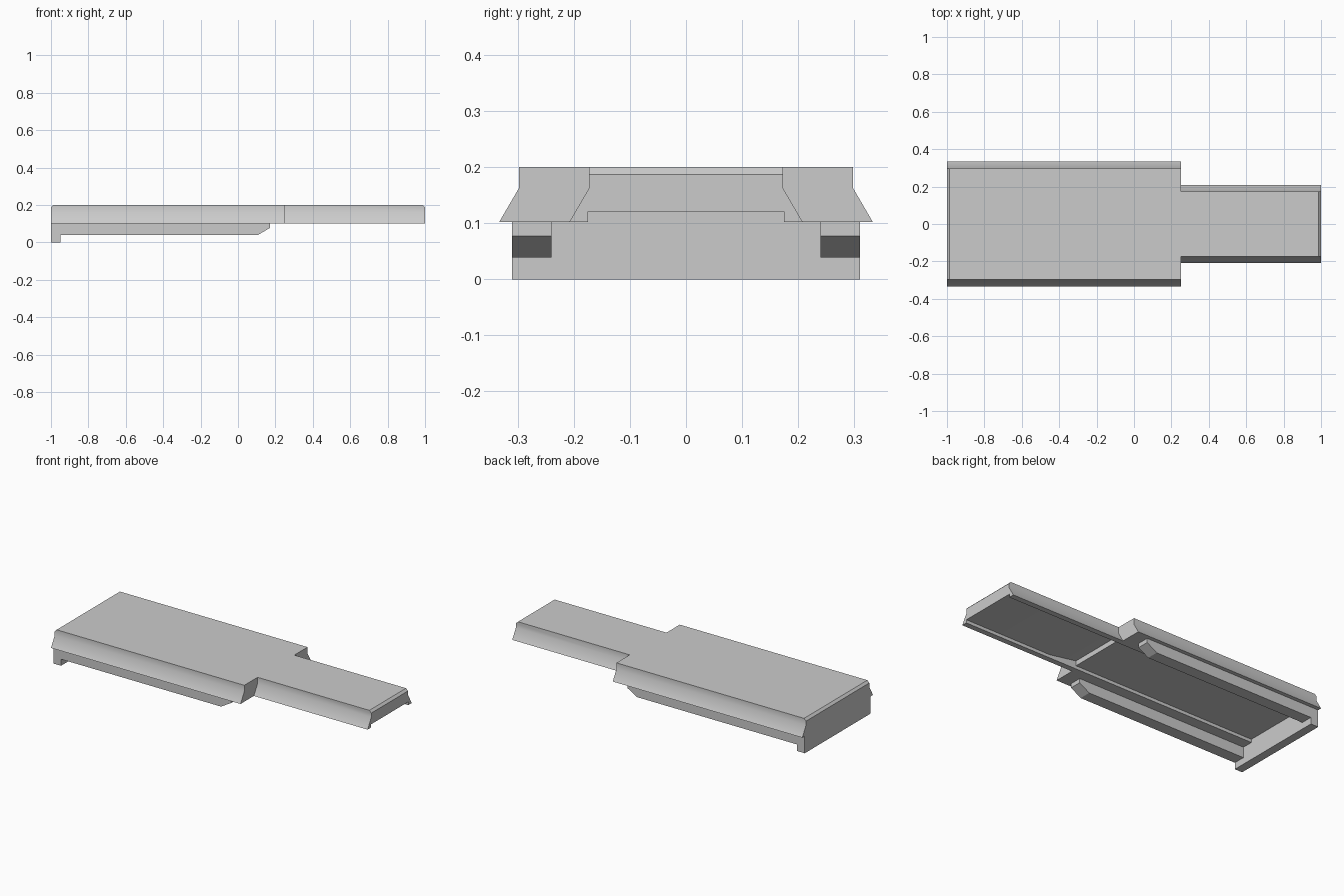
import bpy, bmesh, math

cube = bpy.data.objects.get("Cube")
if cube:
    bpy.data.objects.remove(cube, do_unlink=True)

grey = bpy.data.materials.new("light grey")
grey.use_nodes = True
colour = (0.6, 0.6, 0.6, 1)
grey.diffuse_color = colour
grey.node_tree.nodes["Principled BSDF"].inputs["Base Color"].default_value = colour


def prism(name, points, offset, chamfer=None):
    """Sweep a closed outline along an offset; chamfer the top edge at one x."""
    bm = bmesh.new()
    face = bm.faces.new([bm.verts.new(p) for p in points])
    swept = bmesh.ops.extrude_face_region(bm, geom=[face])["geom"]
    moved = [g for g in swept if isinstance(g, bmesh.types.BMVert)]
    bmesh.ops.translate(bm, verts=moved, vec=offset)
    bmesh.ops.recalc_face_normals(bm, faces=bm.faces[:])
    if chamfer is not None:
        edges = [e for e in bm.edges if all(
            abs(v.co.x - chamfer) < 1e-4 and v.co.z > TOP - 1e-4 for v in e.verts)]
        bmesh.ops.bevel(bm, geom=edges, offset=0.013, segments=1, affect='EDGES')
    mesh = bpy.data.meshes.new(name)
    bm.to_mesh(mesh)
    bm.free()
    mesh.materials.append(grey)
    obj = bpy.data.objects.new(name, mesh)
    bpy.context.collection.objects.link(obj)
    return obj


def activate(obj):
    bpy.ops.object.select_all(action='DESELECT')
    obj.select_set(True)
    bpy.context.view_layer.objects.active = obj


TOP, SHOULDER, BASE = 0.2, 0.162, 0.102
STEP, INNER = 0.25, 0.175


def cover(name, x0, x1, top_half, base_half, chamfer):
    half = [(base_half, BASE), (top_half, SHOULDER), (top_half, TOP)]
    outline = half + [(-y, z) for y, z in reversed(half)]
    return prism(name, [(x0, y, z) for y, z in outline], (x1 - x0, 0, 0), chamfer)


# Wide and narrow lengths of the cover, with flared sides
covers = [cover("wide_cover", -1, STEP, 0.298, 0.333, -1),
          cover("narrow_cover", STEP, 1, 0.173, 0.208, 1)]

# Recess along the underside, with a ramped pocket ahead of the step
recess = [(1.1, 0.05), (1.1, 0.121), (0.43, 0.121), (STEP, 0.15),
          (STEP, 0.121), (-0.95, 0.121), (-0.95, 0.05)]
cutter = prism("recess_cutter", [(x, -INNER, z) for x, z in recess], (0, 2 * INNER, 0))
cutter.hide_render = True
for obj in covers:
    mod = obj.modifiers.new("recess", 'BOOLEAN')
    mod.operation = 'DIFFERENCE'
    mod.solver = 'EXACT'
    mod.object = cutter
    activate(obj)
    bpy.ops.object.modifier_apply(modifier=mod.name)
    bpy.ops.object.shade_smooth_by_angle(angle=math.radians(35))
bpy.data.objects.remove(cutter, do_unlink=True)

# Guide rails with a sloped nose
rail = [(-0.95, BASE), (-0.95, 0.039), (0.105, 0.039), (0.17, 0.077), (0.17, BASE)]
for name, y in (("left_rail", -0.31), ("right_rail", 0.24)):
    prism(name, [(x, y, z) for x, z in rail], (0, 0.07, 0))

# End plate hanging below the wide end
plate = [(-1, 0), (-0.95, 0), (-0.95, BASE), (-1, BASE)]
prism("end_plate", [(x, -0.31, z) for x, z in plate], (0, 0.62, 0))
